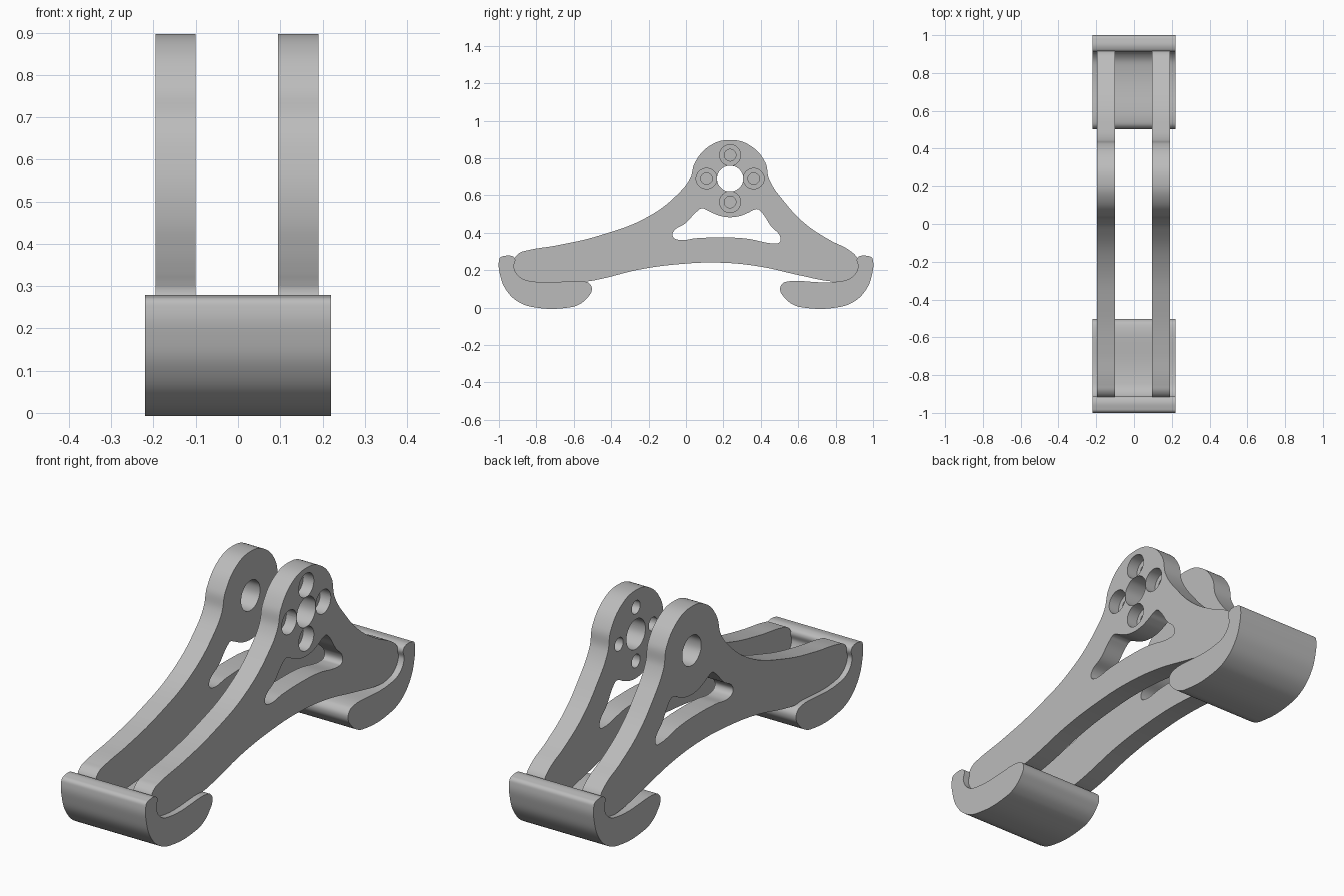
import bpy
import math

if "Cube" in bpy.data.objects:
    bpy.data.objects.remove(bpy.data.objects["Cube"])

grey = bpy.data.materials.new("plain_grey")
grey.use_nodes = True
GREY = (0.5, 0.5, 0.5, 1)
grey.diffuse_color = GREY
grey.node_tree.nodes["Principled BSDF"].inputs["Base Color"].default_value = GREY

HUB = (0.236, 0.69)
HUB_R = 0.207


def arc(centre, r, degrees):
    return [(centre[0] + r * math.cos(math.radians(a)),
             centre[1] + r * math.sin(math.radians(a))) for a in degrees]


def circle(centre, r):
    return arc(centre, r, range(0, 360, 45))


def extrude(name, loops, x0, x1):
    """Fill smooth closed side-view loops and extrude them from x0 to x1."""
    curve = bpy.data.curves.new(name, 'CURVE')
    curve.dimensions = '2D'
    curve.fill_mode = 'BOTH'
    curve.resolution_u = 8
    curve.extrude = (x1 - x0) / 2
    for points in loops:
        spline = curve.splines.new('BEZIER')
        spline.bezier_points.add(len(points) - 1)
        spline.use_cyclic_u = True
        for bp, (y, z) in zip(spline.bezier_points, points):
            bp.co = (y, z, 0)
            bp.handle_left_type = bp.handle_right_type = 'AUTO'
    obj = bpy.data.objects.new(name, curve)
    bpy.context.collection.objects.link(obj)
    obj.rotation_euler = (math.pi / 2, 0, math.pi / 2)
    obj.location.x = (x0 + x1) / 2
    bpy.ops.object.select_all(action='DESELECT')
    obj.select_set(True)
    bpy.context.view_layer.objects.active = obj
    bpy.ops.object.convert(target='MESH')
    obj = bpy.context.object
    # Weld caps to walls
    weld = obj.modifiers.new("weld", 'WELD')
    weld.merge_threshold = 0.0002
    bpy.ops.object.modifier_apply(modifier=weld.name)
    obj.data.materials.clear()
    obj.data.materials.append(grey)
    return obj


def smooth(obj):
    bpy.ops.object.select_all(action='DESELECT')
    obj.select_set(True)
    bpy.context.view_layer.objects.active = obj
    bpy.ops.object.shade_smooth_by_angle(angle=math.radians(30))


# Side plate: long front arm, round hub, short rear arm, arched underside
outline = [(-0.85, 0.305), (-0.68, 0.334), (-0.46, 0.386), (-0.195, 0.49),
           (-0.035, 0.615), (0.022, 0.69)]
outline += arc(HUB, HUB_R, (155, 120, 90, 60, 25))
outline += [(0.445, 0.685), (0.53, 0.56), (0.635, 0.45), (0.77, 0.36), (0.875, 0.305),
            (0.914, 0.265), (0.92, 0.215), (0.887, 0.163), (0.82, 0.14), (0.77, 0.141),
            (0.61, 0.172), (0.39, 0.22), (0.18, 0.24), (-0.035, 0.232), (-0.25, 0.203),
            (-0.46, 0.152), (-0.53, 0.14), (-0.82, 0.14), (-0.887, 0.163),
            (-0.92, 0.215), (-0.914, 0.265), (-0.89, 0.292)]

# Window below the hub
window = [(-0.07, 0.4), (-0.068, 0.376), (-0.045, 0.363), (0.06, 0.371), (0.18, 0.375),
          (0.32, 0.369), (0.475, 0.343), (0.5, 0.349), (0.505, 0.375), (0.455, 0.435),
          (0.402, 0.512), (0.385, 0.525), (0.362, 0.522)]
window += arc(HUB, HUB_R, (-62, -80, -100, -118))
window += [(0.11, 0.522), (0.085, 0.53), (0.06, 0.515), (0.0, 0.453)]

shaft_hole = circle(HUB, 0.07)
bolts = arc(HUB, 0.126, (0, 90, 180, 270))

right_plate = extrude("right_plate", [outline, window, shaft_hole], -0.195, -0.1)
left_plate = extrude("left_plate",
                     [outline, window, shaft_hole] + [circle(b, 0.031) for b in bolts],
                     0.095, 0.19)

# Counterbores for the bolt heads on the outer face
for y, z in bolts:
    bpy.ops.mesh.primitive_cylinder_add(vertices=40, radius=0.056, depth=0.1,
                                        location=(0.185, y, z),
                                        rotation=(0, math.pi / 2, 0))
    cutter = bpy.context.object
    cutter.hide_render = True
    bpy.context.view_layer.objects.active = left_plate
    cut = left_plate.modifiers.new("counterbore", 'BOOLEAN')
    cut.operation = 'DIFFERENCE'
    cut.solver = 'EXACT'
    cut.object = cutter
    bpy.ops.object.modifier_apply(modifier=cut.name)
    bpy.data.objects.remove(cutter)

# Hooked feet joining the plates at both ends
foot = [(-0.975, 0.275), (-0.93, 0.275), (-0.914, 0.262), (-0.92, 0.215),
        (-0.887, 0.163), (-0.82, 0.14), (-0.545, 0.14), (-0.515, 0.127), (-0.503, 0.098),
        (-0.525, 0.055), (-0.575, 0.015), (-0.63, 0.0), (-0.8, 0.0), (-0.895, 0.03),
        (-0.965, 0.1), (-0.995, 0.18), (-1.0, 0.25), (-0.993, 0.268)]
front_foot = extrude("front_foot", [foot], -0.22, 0.22)
rear_foot = extrude("rear_foot", [[(-y, z) for y, z in foot]], -0.22, 0.22)

for part in (right_plate, left_plate, front_foot, rear_foot):
    smooth(part)
